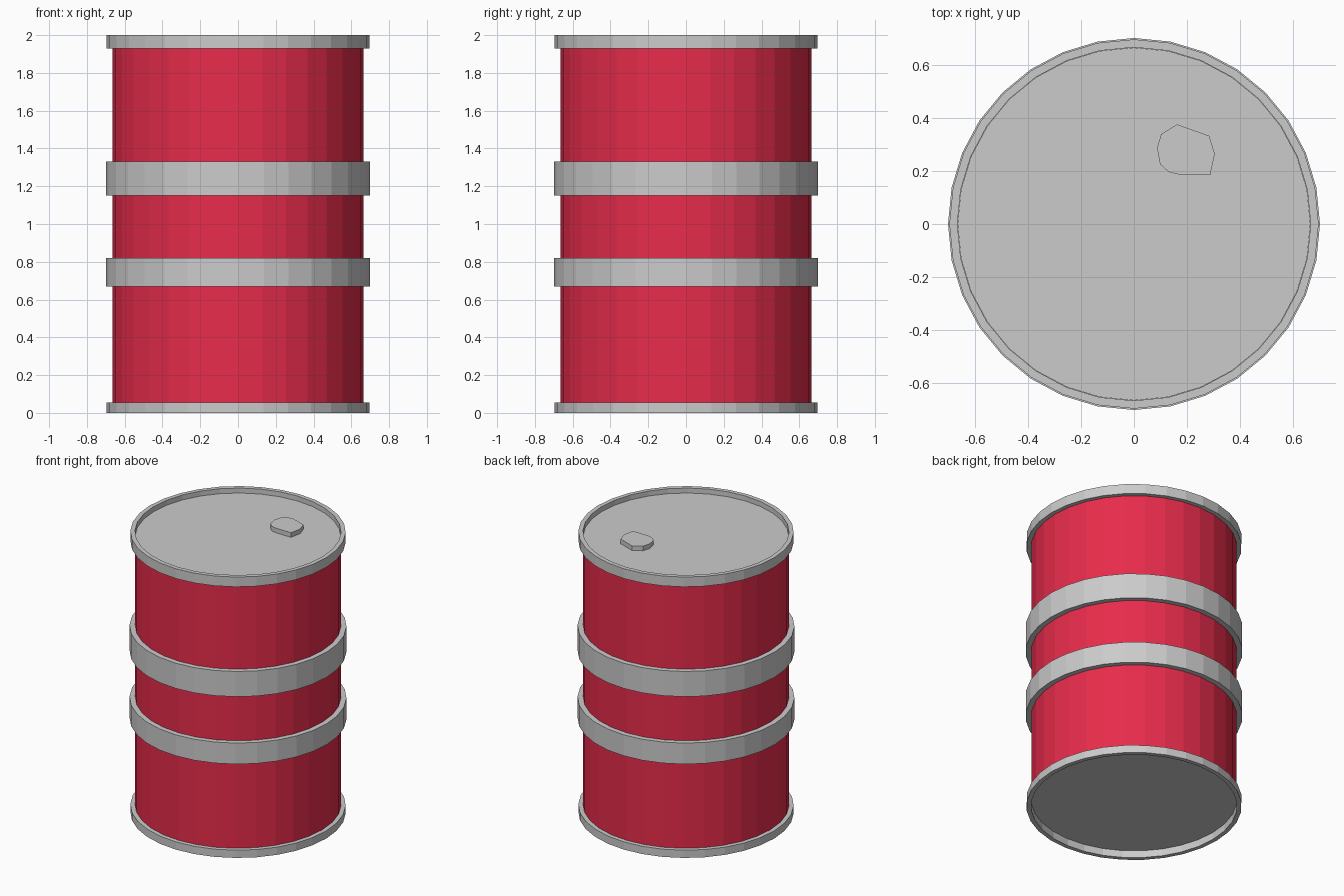
import bpy
from math import cos, sin, pi

if "Cube" in bpy.data.objects:
    bpy.data.objects.remove(bpy.data.objects["Cube"])

SIDES = 32


def make_object(name, verts, faces):
    mesh = bpy.data.meshes.new(name)
    mesh.from_pydata(verts, [], faces)
    mesh.update()
    obj = bpy.data.objects.new(name, mesh)
    bpy.context.collection.objects.link(obj)
    return obj


def prism(name, outline, z0, z1):
    n = len(outline)
    verts = [(x, y, z) for z in (z0, z1) for x, y in outline]
    faces = [(i, (i + 1) % n, n + (i + 1) % n, n + i) for i in range(n)]
    faces += [tuple(reversed(range(n))), tuple(range(n, 2 * n))]
    return make_object(name, verts, faces)


def circle(radius):
    return [(radius * cos(2 * pi * i / SIDES), radius * sin(2 * pi * i / SIDES))
            for i in range(SIDES)]


def ring(name, inner, outer, z0, z1):
    # Rectangular section swept round the z axis
    section = [(inner, z0), (outer, z0), (outer, z1), (inner, z1)]
    verts = [(x, y, z) for r, z in section for x, y in circle(r)]
    faces = []
    for k in range(4):
        a, b = k * SIDES, (k + 1) % 4 * SIDES
        for i in range(SIDES):
            j = (i + 1) % SIDES
            faces.append((a + i, a + j, b + j, b + i))
    return make_object(name, verts, faces)


# Drum body: red wall with grey recessed ends
red = bpy.data.materials.new("red_paint")
red.diffuse_color = (0.8, 0.025, 0.07, 1)
red.use_nodes = True
red.node_tree.nodes["Principled BSDF"].inputs["Base Color"].default_value = red.diffuse_color
grey = bpy.data.materials.new("bare_metal")
grey.diffuse_color = (0.8, 0.8, 0.8, 1)
grey.use_nodes = True
grey.node_tree.nodes["Principled BSDF"].inputs["Base Color"].default_value = grey.diffuse_color
body = prism("drum_body", circle(0.664), 0.05, 1.965)
body.data.materials.append(red)
body.data.materials.append(grey)
for face in body.data.polygons:
    face.material_index = 1 if abs(face.normal.z) > 0.5 else 0

# End rims and reinforcing bands
for name, outer, z0, z1 in [("bottom_rim", 0.695, 0.0, 0.055),
                            ("lower_band", 0.70, 0.67, 0.82),
                            ("upper_band", 0.70, 1.15, 1.33),
                            ("top_rim", 0.695, 1.93, 2.0)]:
    ring(name, 0.663 if "band" in name else 0.665, outer, z0, z1)

# Irregular filler cap on the lid
cap = [(0.287, 0.185), (0.304, 0.264), (0.283, 0.332), (0.162, 0.375),
       (0.102, 0.338), (0.087, 0.287), (0.098, 0.225), (0.132, 0.195),
       (0.166, 0.187)]
prism("filler_cap", cap, 1.96, 1.998)
